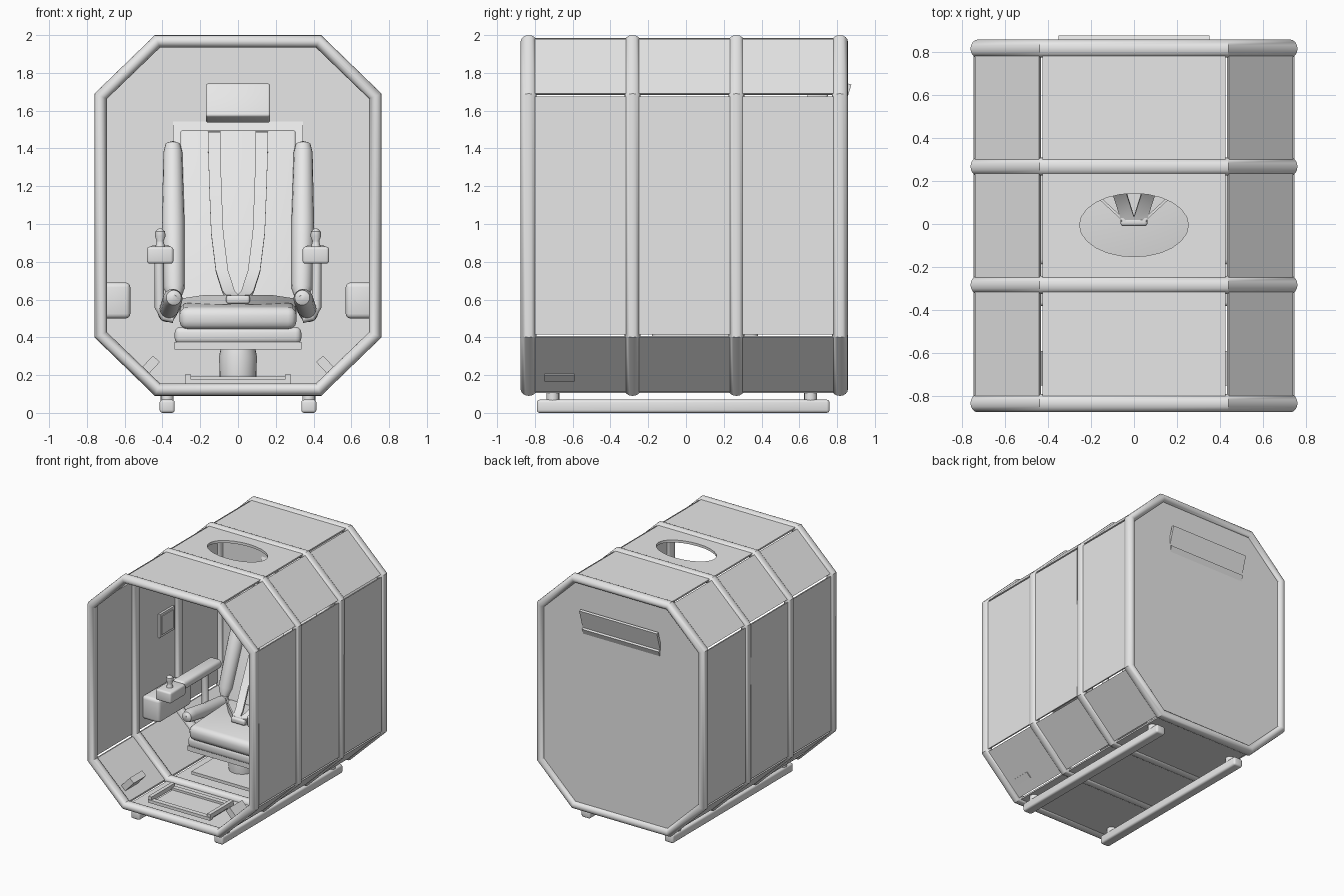
import bpy, bmesh, math
from mathutils import Vector

if "Cube" in bpy.data.objects:
    bpy.data.objects.remove(bpy.data.objects["Cube"])

grey = bpy.data.materials.new("light grey")
grey.use_nodes = True
grey.diffuse_color = (0.8, 0.8, 0.8, 1)
grey.node_tree.nodes["Principled BSDF"].inputs["Base Color"].default_value = (0.8, 0.8, 0.8, 1)


def finish(name, bm, smooth=True):
    bmesh.ops.recalc_face_normals(bm, faces=bm.faces)
    mesh = bpy.data.meshes.new(name)
    bm.to_mesh(mesh)
    bm.free()
    ob = bpy.data.objects.new(name, mesh)
    bpy.context.collection.objects.link(ob)
    mesh.materials.append(grey)
    if smooth:
        bpy.ops.object.select_all(action='DESELECT')
        ob.select_set(True)
        bpy.context.view_layer.objects.active = ob
        bpy.ops.object.shade_smooth_by_angle(angle=math.radians(35))
    return ob


def box(name, loc, size, rot=(0, 0, 0), bevel=0.0, segments=3):
    bm = bmesh.new()
    bmesh.ops.create_cube(bm, size=1)
    bmesh.ops.scale(bm, vec=size, verts=bm.verts)
    if bevel:
        bmesh.ops.bevel(bm, geom=bm.edges[:], offset=bevel, segments=segments,
                        profile=0.5, affect='EDGES')
    ob = finish(name, bm, bevel > 0)
    ob.location, ob.rotation_euler = loc, rot
    return ob


def loft(name, rings, closed=False, smooth=True):
    """Skin a list of equal-length point loops."""
    bm = bmesh.new()
    loops = [[bm.verts.new(p) for p in ring] for ring in rings]
    n = len(loops[0])
    pairs = list(zip(loops, loops[1:])) + ([(loops[-1], loops[0])] if closed else [])
    for a, b in pairs:
        for i in range(n):
            bm.faces.new((a[i], a[(i + 1) % n], b[(i + 1) % n], b[i]))
    if not closed:
        bm.faces.new(loops[0])
        bm.faces.new(loops[-1])
    return finish(name, bm, smooth)


def tube(name, points, radii, sides=16):
    """Round tube through points, with one radius for each point."""
    pts = [Vector(p) for p in points]
    rings = []
    for i, p in enumerate(pts):
        d = (pts[min(i + 1, len(pts) - 1)] - pts[max(i - 1, 0)]).normalized()
        u = d.cross(Vector((1, 0, 0))).normalized()
        v = d.cross(u)
        rings.append([p + radii[i] * (u * math.cos(t) + v * math.sin(t))
                      for t in (math.tau * k / sides for k in range(sides))])
    return loft(name, rings)


def strap(name, points, width, axis, thick=0.012):
    """Flat band through points, wide along the given axis."""
    pts, w = [Vector(p) for p in points], Vector(axis).normalized() * width / 2
    rings = []
    for i, p in enumerate(pts):
        d = (pts[min(i + 1, len(pts) - 1)] - pts[max(i - 1, 0)]).normalized()
        n = d.cross(w).normalized() * thick / 2
        rings.append([p + w + n, p - w + n, p - w - n, p + w - n])
    return loft(name, rings)


def octagon(d):
    """Cabin outline in x and z, moved inward by d."""
    a, b, c, e = 0.44 - 0.414 * d, 0.955 - d, 0.76 - d, 0.645 - 0.414 * d
    quarter = [(a, b), (c, e), (c, -e), (a, -b)]
    return [(x, z + 1.045) for x, z in quarter + [(-x, z) for x, z in reversed(quarter)]]


# Four ribs of the cabin frame
rib_y = [-0.833, -0.283, 0.267, 0.815]
for y in rib_y:
    loops = []
    for k in range(16):
        t = math.tau * k / 16
        ring = octagon(0.033 - 0.033 * math.cos(t))
        loops.append([(x, y + 0.042 * math.sin(t), z) for x, z in ring])
    loft("frame_rib", loops, closed=True)

# Skin panels between the ribs, with narrow gaps at the corners
sides = ["upper_left", "left", "lower_left", "floor",
         "lower_right", "right", "upper_right", "roof"]
panels = {}
outer, inner = octagon(0.014), octagon(0.034)
for bay in range(3):
    y0, y1 = rib_y[bay] + 0.02, rib_y[bay + 1] - 0.02
    for k, side in enumerate(sides):
        j = (k + 1) % 8
        quad = [Vector((p[0], 0, p[1])) for p in (outer[k], outer[j], inner[j], inner[k])]
        gap = (quad[1] - quad[0]).normalized() * 0.01
        quad = [q + gap * s for q, s in zip(quad, (1, -1, -1, 1))]
        panels[side, bay] = loft(side + "_panel", [[q + Vector((0, y, 0)) for q in quad]
                                                   for y in (y0, y1)], smooth=False)

# Oval hatch opening cut in the middle roof panel
cutter = loft("hatch_cutter", [[(0.253 * math.cos(t), -0.005 + 0.147 * math.sin(t), z)
                                for t in (math.tau * k / 24 for k in range(24))]
                               for z in (1.9, 2.1)])
roof = panels["roof", 1]
cut = roof.modifiers.new("hatch", 'BOOLEAN')
cut.operation, cut.solver, cut.object = 'DIFFERENCE', 'EXACT', cutter
bpy.context.view_layer.objects.active = roof
bpy.ops.object.modifier_apply(modifier=cut.name)
bpy.data.objects.remove(cutter)

# Back wall and its tilted hood
loft("back_wall", [[(x, y, z) for x, z in octagon(0.03)] for y in (0.80, 0.83)], smooth=False)
box("back_hood", (0, 0.838, 1.645), (0.70, 0.02, 0.20), (-0.28, 0, 0))

# Skids with short feet
for s in (1, -1):
    box("skid", (0.375 * s, -0.015, 0.035), (0.08, 1.55, 0.07), bevel=0.015)
    for y in (-0.705, 0.66):
        tube("skid_foot", [(0.375 * s, y, 0.05), (0.375 * s, y, 0.12)], (0.034, 0.034))

# Seat pedestal and pan
box("pedestal_plate", (0, 0.08, 0.18), (0.56, 0.56, 0.025))
tube("pedestal", [(0, 0.05, z) for z in (0.13, 0.2, 0.3, 0.35)], (0.09, 0.098, 0.1, 0.09), 24)
box("seat_pan", (0, 0.1, 0.355), (0.67, 0.54, 0.04))
box("seat_base", (0, 0.1, 0.41), (0.67, 0.56, 0.09), bevel=0.03)
box("seat_cushion", (0, 0.1, 0.515), (0.62, 0.62, 0.12), (0.05, 0, 0), 0.045)

# Reclined back, rear shell and headrest
lean = math.atan(0.42)


def back_y(z, offset=0.0):
    return 0.36 + 0.42 * (z - 0.6) + offset


box("seat_back", (0, back_y(1.02), 1.02), (0.61, 0.1, 1.0), (-lean, 0, 0), 0.012)
box("seat_shell", (0, back_y(1.07, 0.06), 1.07), (0.69, 0.03, 1.12), (-lean, 0, 0))
box("headrest", (0, 0.68, 1.64), (0.34, 0.10, 0.19), (-lean, 0, 0), 0.012)

for s in (1, -1):
    # Padded side bolsters of the seat
    tube("back_bolster", [(x * s, back_y(z, -0.06), z) for x, z in
                          ((0.335, 0.60), (0.338, 0.66), (0.343, 1.0), (0.345, 1.38),
                           (0.345, 1.42), (0.345, 1.435))],
         (0.03, 0.055, 0.06, 0.05, 0.04, 0.01))
    tube("thigh_bolster", [(0.34 * s, -0.19, 0.61), (0.34 * s, -0.175, 0.61),
                           (0.345 * s, -0.12, 0.605), (0.36 * s, 0.1, 0.56),
                           (0.375 * s, 0.32, 0.53)],
         (0.015, 0.04, 0.052, 0.052, 0.05))

    # Harness: shoulder and lap straps
    strap("shoulder_strap", [(x * s, y, z) for x, y, z in
                             ((0.025, 0.01, 0.61), (0.05, 0.09, 0.64), (0.085, 0.20, 0.75),
                              (0.11, 0.34, 0.95), (0.12, 0.50, 1.2), (0.125, 0.61, 1.38),
                              (0.125, 0.67, 1.48), (0.125, 0.73, 1.49))], 0.065, (1, 0, 0), 0.016)
    strap("lap_strap", [(0.04 * s, 0.01, 0.60), (0.17 * s, 0.13, 0.60), (0.30 * s, 0.28, 0.58)],
          0.05, (0, 0, 1))

    # Armrest with control stick
    tube("arm_post", [(0.34 * s, 0.17, 0.50), (0.39 * s, 0.17, 0.51), (0.417 * s, 0.17, 0.56),
                      (0.417 * s, 0.17, 0.82)], (0.025,) * 4)
    box("arm_pad", (0.41 * s, 0.06, 0.855), (0.11, 0.50, 0.07), bevel=0.025)
    box("control_box", (0.412 * s, -0.28, 0.835), (0.14, 0.20, 0.09), bevel=0.015)
    tube("control_stick", [(0.412 * s, -0.29, z) for z in (0.87, 0.90, 0.91, 0.935, 0.96, 0.975)],
         (0.028, 0.02, 0.018, 0.028, 0.026, 0.01), 12)

    # Side lockers and angled floor wedges
    box("side_locker", (0.65 * s, 0.01, 0.595), (0.16, 0.42, 0.19), bevel=0.025)
    box("floor_wedge", (0.48 * s, -0.67, 0.235), (0.05, 0.16, 0.14), (0, -0.75 * s, 0))

box("harness_buckle", (0, 0.01, 0.60), (0.125, 0.04, 0.045), bevel=0.014)

# Foot rest frame at the cabin mouth
for y in (-0.74, -0.47):
    box("footrest_bar", (0, y, 0.165), (0.56, 0.04, 0.025))
for s in (1, -1):
    box("footrest_end", (0.265 * s, -0.605, 0.185), (0.03, 0.30, 0.035))
box("footrest_plate", (0, -0.605, 0.15), (0.50, 0.24, 0.02))

# Framed wall display
box("wall_display", (-0.718, 0.1, 1.18), (0.02, 0.19, 0.19))
box("display_glass", (-0.706, 0.1, 1.18), (0.008, 0.15, 0.15))
